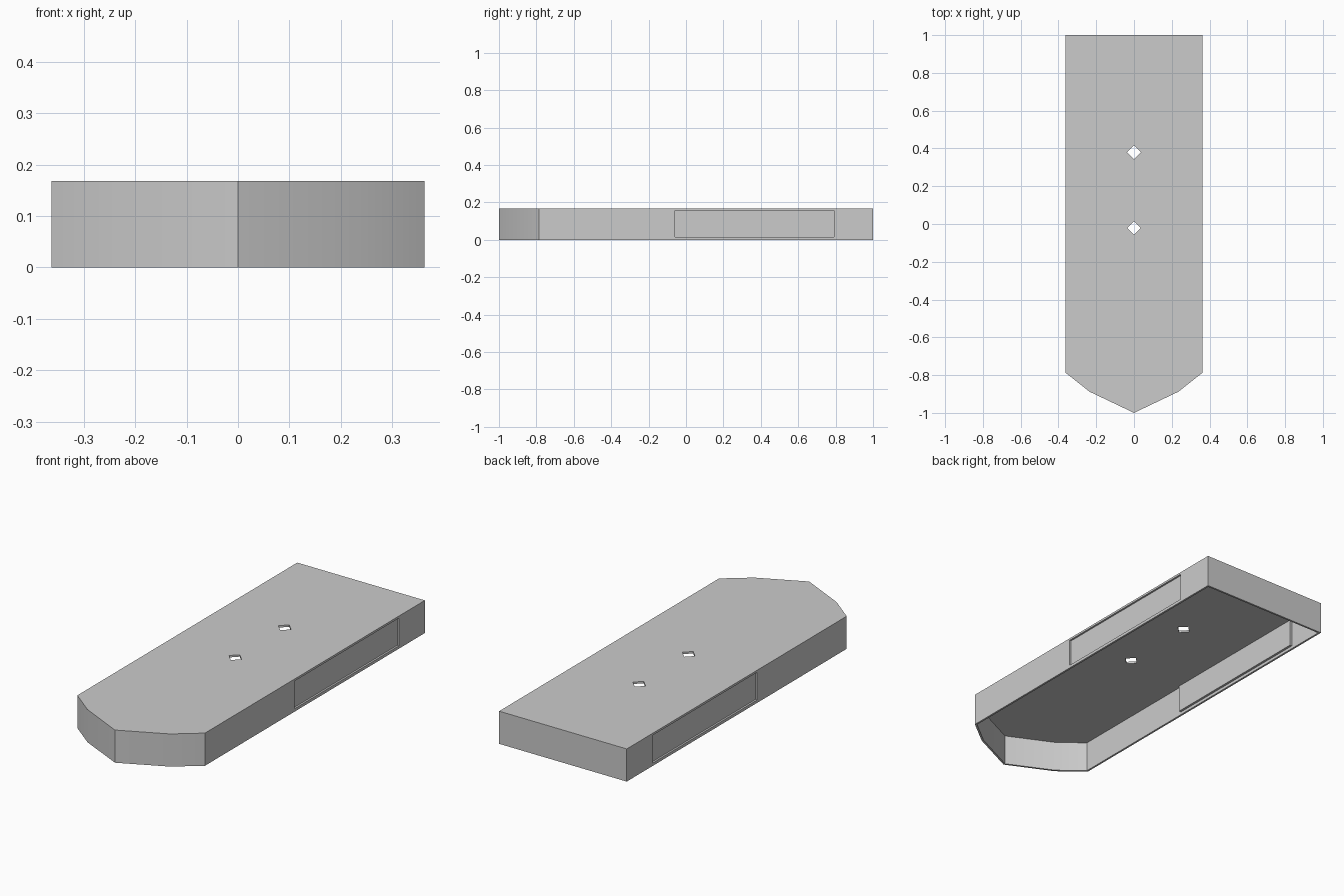
import bpy, bmesh

if "Cube" in bpy.data.objects:
    bpy.data.objects.remove(bpy.data.objects["Cube"], do_unlink=True)

HEIGHT = 0.168
WALL = 0.01

grey = bpy.data.materials.new("light_grey")
grey.use_nodes = True
COLOUR = (0.6, 0.6, 0.6, 1)
grey.diffuse_color = COLOUR
grey.node_tree.nodes["Principled BSDF"].inputs["Base Color"].default_value = COLOUR


def prism(name, outline, bottom, top):
    """Extrude a flat outline between two heights."""
    bm = bmesh.new()
    face = bm.faces.new([bm.verts.new((x, y, bottom)) for x, y in outline])
    ext = bmesh.ops.extrude_face_region(bm, geom=[face])
    verts = [v for v in ext["geom"] if isinstance(v, bmesh.types.BMVert)]
    bmesh.ops.translate(bm, verts=verts, vec=(0, 0, top - bottom))
    bmesh.ops.recalc_face_normals(bm, faces=bm.faces)
    mesh = bpy.data.meshes.new(name)
    bm.to_mesh(mesh)
    bm.free()
    mesh.materials.append(grey)
    obj = bpy.data.objects.new(name, mesh)
    bpy.context.collection.objects.link(obj)
    return obj


def mirrored(half):
    """Complete a half outline that starts at the back and ends on the centre line."""
    return half + [(-x, y) for x, y in reversed(half[:-1])]


def rectangle(x0, x1, y0, y1):
    return [(x0, y0), (x1, y0), (x1, y1), (x0, y1)]


def cut(target, cutter):
    cutter.hide_render = True
    mod = target.modifiers.new("cut", "BOOLEAN")
    mod.operation = "DIFFERENCE"
    mod.solver = "EXACT"
    mod.object = cutter
    bpy.context.view_layer.objects.active = target
    bpy.ops.object.modifier_apply(modifier=mod.name)
    bpy.data.objects.remove(cutter, do_unlink=True)


# Pointed shell, hollow and open underneath
shell = prism("shell", mirrored([(0.363, 1), (0.363, -0.787), (0.235, -0.888), (0, -1)]),
              0, HEIGHT)
cut(shell, prism("hollow", mirrored([(0.353, 0.99), (0.353, -0.782), (0.23, -0.879), (0, -0.989)]),
                 -0.1, HEIGHT - WALL))

# Diamond holes through the top
for y in (0.38, -0.022):
    r = 0.036
    cut(shell, prism("hole", [(r, y), (0, y + r), (-r, y), (0, y - r)], 0.1, 0.3))

# Side openings, each closed by a recessed panel
for side, name in ((1, "left_panel"), (-1, "right_panel")):
    cut(shell, prism("opening", rectangle(side * 0.33, side * 0.4, -0.06, 0.79), 0.015, 0.157))
    prism(name, rectangle(side * 0.341, side * 0.3535, -0.06, 0.79), 0.015, 0.157)

# Soft shading on the nose, sharp edges elsewhere
bpy.ops.object.select_all(action="DESELECT")
shell.select_set(True)
bpy.context.view_layer.objects.active = shell
bpy.ops.object.shade_smooth_by_angle(angle=0.52)
